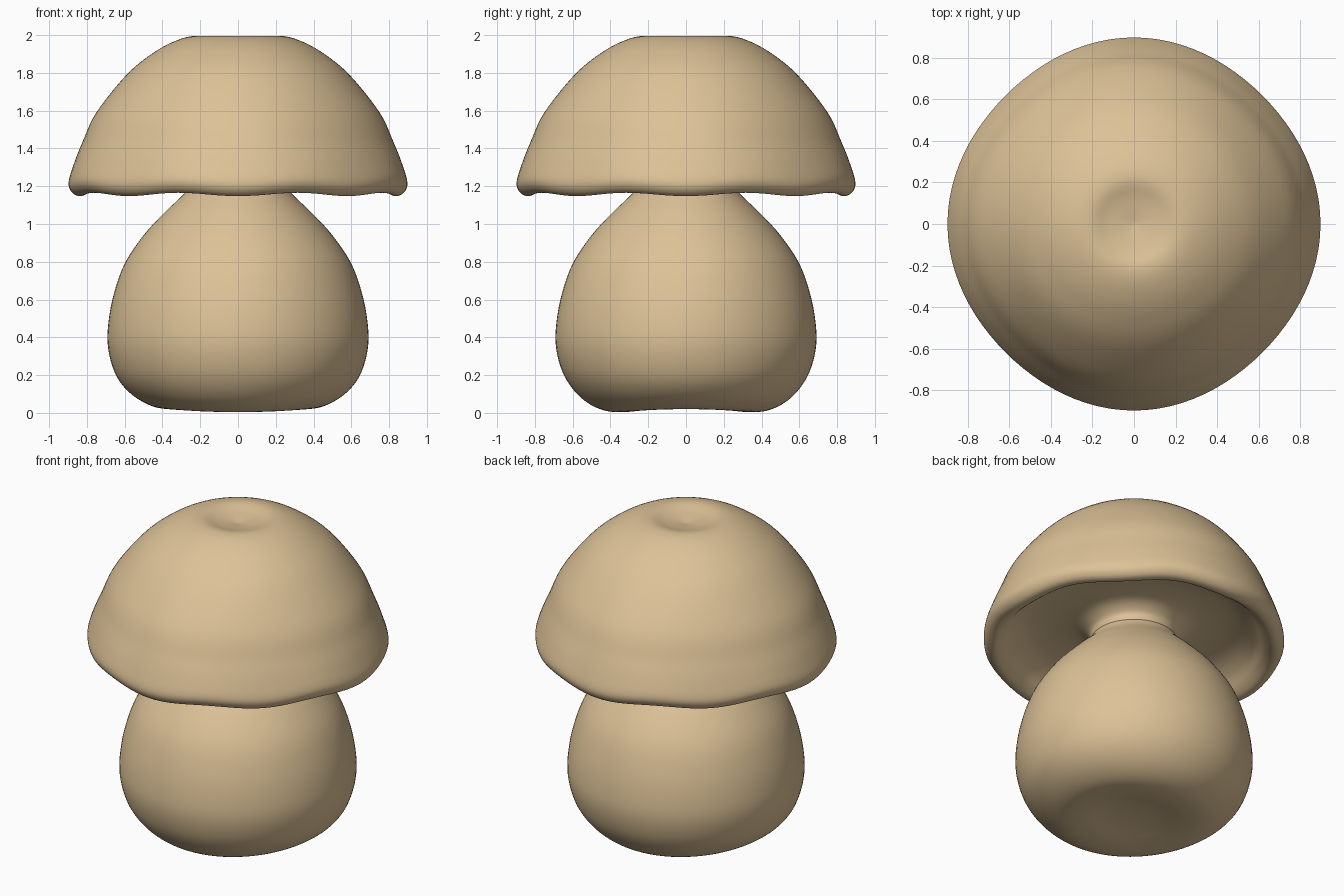
import bpy, bmesh, math
from mathutils import Vector

if "Cube" in bpy.data.objects:
    bpy.data.objects.remove(bpy.data.objects["Cube"])

SEGMENTS = 96
STEPS = 6

tan = bpy.data.materials.new("tan")
tan.diffuse_color = (0.72, 0.54, 0.31, 1)
tan.use_nodes = True
tan.node_tree.nodes["Principled BSDF"].inputs["Base Color"].default_value = tan.diffuse_color


def smooth_curve(points):
    """Catmull-Rom curve through (radius, height) points."""
    p = [Vector(q) for q in points]
    p = [2 * p[0] - p[1]] + p + [2 * p[-1] - p[-2]]
    out = []
    for i in range(1, len(p) - 2):
        a, b, c, d = p[i - 1:i + 3]
        for k in range(STEPS):
            t = k / STEPS
            out.append(0.5 * (2 * b + (c - a) * t + (2 * a - 5 * b + 4 * c - d) * t * t
                              + (3 * b - a - 3 * c + d) * t ** 3))
    out.append(p[-2])
    return out


def lathe(name, points, warp):
    """Spin a profile round z; warp(r, z, angle) gives the final radius and height."""
    bm = bmesh.new()
    rings = []
    for r, z in smooth_curve(points):
        if r < 1e-4:
            rings.append([bm.verts.new((0, 0, z))] * SEGMENTS)
            continue
        ring = []
        for s in range(SEGMENTS):
            a = 2 * math.pi * s / SEGMENTS
            rr, zz = warp(r, z, a)
            ring.append(bm.verts.new((rr * math.cos(a), rr * math.sin(a), zz)))
        rings.append(ring)
    for lo, hi in zip(rings, rings[1:]):
        for s in range(SEGMENTS):
            t = (s + 1) % SEGMENTS
            bm.faces.new(list(dict.fromkeys((lo[s], lo[t], hi[t], hi[s]))))
    for f in bm.faces:
        f.smooth = True
    mesh = bpy.data.meshes.new(name)
    bm.to_mesh(mesh)
    bm.free()
    mesh.materials.append(tan)
    obj = bpy.data.objects.new(name, mesh)
    bpy.context.collection.objects.link(obj)
    return obj


def ramp(x, lo, hi):
    t = min(1, max(0, (x - lo) / (hi - lo)))
    return t * t * (3 - 2 * t)


# Stem: plump bulb with a hollowed foot, narrowing to the neck
def stem_warp(r, z, a):
    foot = ramp(r, 0, 0.3) * (1 - ramp(z, 0.03, 0.2))
    return r, z + 0.008 * math.cos(2 * a + math.pi) * -1 * foot


lathe("stem", [(0, 0.045), (0.15, 0.037), (0.3, 0.014), (0.42, 0.018), (0.52, 0.06),
               (0.6, 0.13), (0.655, 0.22), (0.687, 0.34), (0.688, 0.46), (0.66, 0.62),
               (0.6, 0.79), (0.5, 0.94), (0.39, 1.06), (0.29, 1.155), (0.25, 1.21)],
      stem_warp)


# Cap: hollow underside, wavy eight-lobed lip, dome with a dimple on top
def cap_warp(r, z, a):
    edge = ramp(r, 0.5, 0.85)
    low = 1 - ramp(z, 1.2, 1.45)
    return (r * (1 - 0.013 * (1 - math.cos(4 * a)) * edge),
            z - 0.009 * math.cos(8 * a) * edge * low)


lathe("cap", [(0.25, 1.21), (0.265, 1.26), (0.34, 1.305), (0.48, 1.315), (0.62, 1.295),
              (0.72, 1.245), (0.78, 1.185), (0.83, 1.157), (0.875, 1.172), (0.897, 1.225),
              (0.87, 1.32), (0.825, 1.43), (0.75, 1.59), (0.59, 1.79), (0.45, 1.905),
              (0.325, 1.972), (0.22, 1.996), (0.12, 1.975), (0, 1.955)],
      cap_warp)
